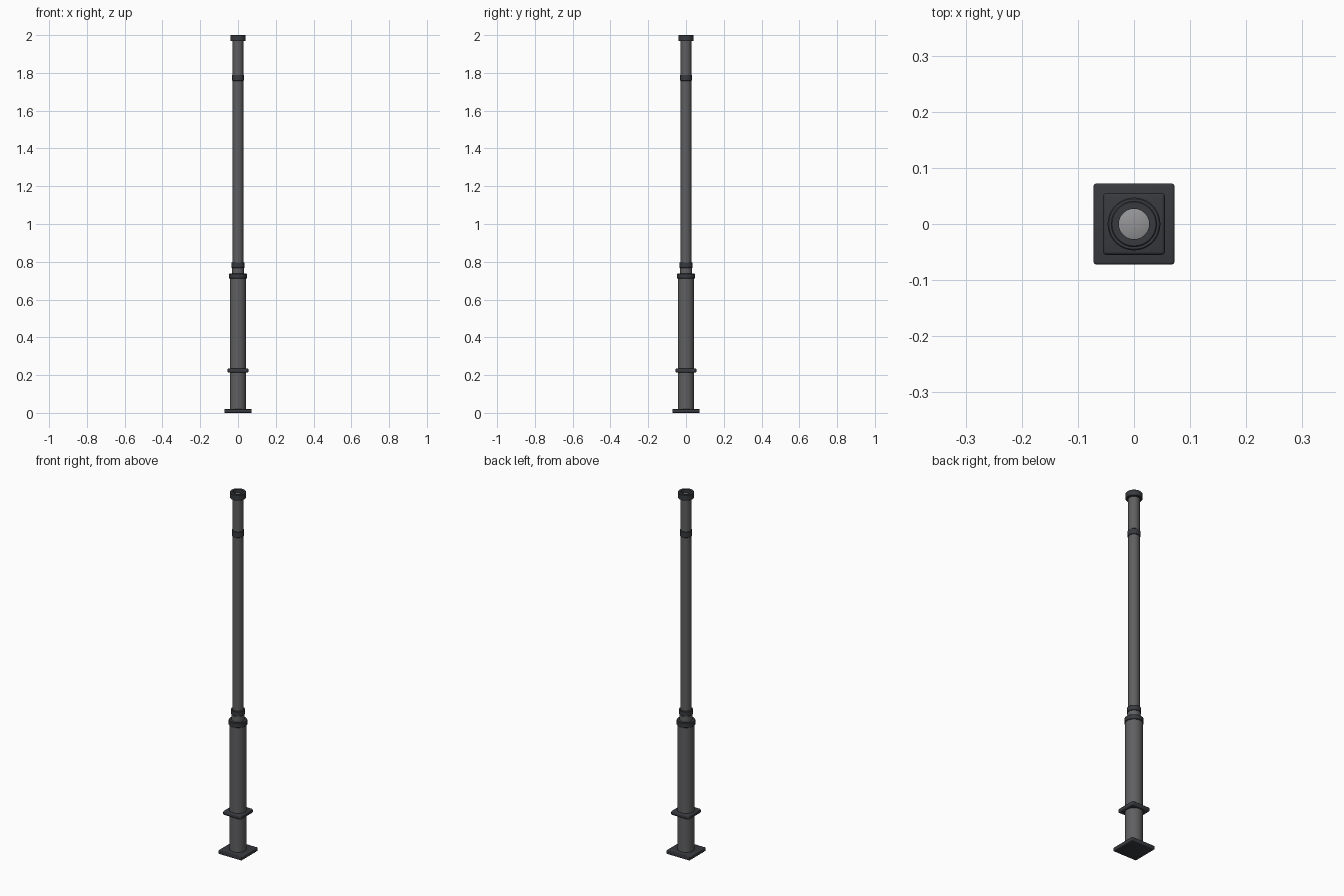
import bpy, bmesh, math

if "Cube" in bpy.data.objects:
    bpy.data.objects.remove(bpy.data.objects["Cube"])


def material(name, colour):
    m = bpy.data.materials.new(name)
    m.diffuse_color = (*colour, 1)
    m.use_nodes = True
    m.node_tree.nodes["Principled BSDF"].inputs["Base Color"].default_value = m.diffuse_color
    return m


TUBE = material("tube_grey", (0.115, 0.115, 0.12))
DARK = material("dark_fittings", (0.04, 0.042, 0.048))
PALE = material("pale_grey", (0.3, 0.3, 0.31))


def finish(name, bm, mat):
    bmesh.ops.recalc_face_normals(bm, faces=bm.faces[:])
    mesh = bpy.data.meshes.new(name)
    bm.to_mesh(mesh)
    bm.free()
    mesh.materials.append(mat)
    ob = bpy.data.objects.new(name, mesh)
    bpy.context.collection.objects.link(ob)
    bpy.ops.object.select_all(action='DESELECT')
    bpy.context.view_layer.objects.active = ob
    ob.select_set(True)
    bpy.ops.object.shade_smooth_by_angle(angle=math.radians(35))
    return ob


def lathe(name, profile, mat, sides=48):
    """Spin an (r, z) profile about the vertical axis."""
    bm = bmesh.new()
    verts = [bm.verts.new((r, 0, z)) for r, z in profile]
    edges = [bm.edges.new(pair) for pair in zip(verts, verts[1:])]
    bmesh.ops.spin(bm, geom=verts + edges, cent=(0, 0, 0), axis=(0, 0, 1),
                   angle=2 * math.pi, steps=sides, use_merge=True)
    bmesh.ops.remove_doubles(bm, verts=bm.verts[:], dist=1e-5)
    return finish(name, bm, mat)


def collar(name, r, z0, z1, inner, c=0.002):
    """Chamfered ring with a bore."""
    return lathe(name, [(inner, z0), (r - c, z0), (r, z0 + c), (r, z1 - c),
                        (r - c, z1), (inner, z1), (inner, z0)], DARK)


def plate(name, half, z0, z1, bevel):
    """Square plate with softened edges."""
    bm = bmesh.new()
    bmesh.ops.create_cube(bm, size=1)
    for v in bm.verts:
        v.co = (v.co.x * 2 * half, v.co.y * 2 * half,
                (z0 + z1) / 2 + v.co.z * (z1 - z0))
    bmesh.ops.bevel(bm, geom=bm.edges[:], offset=bevel, segments=3,
                    profile=0.5, affect='EDGES')
    return finish(name, bm, DARK)


# Square foot and the guide plate above it
plate("base_plate", 0.072, 0.0, 0.02, 0.004)
plate("guide_plate", 0.055, 0.214, 0.236, 0.006)

# Thick lower tube with its stepped shoulder
lathe("lower_tube", [(0, 0.01), (0.043, 0.01), (0.043, 0.73), (0, 0.73)], TUBE)
collar("lower_tube_collar", 0.047, 0.711, 0.737, 0.03)
lathe("shoulder", [(0, 0.73), (0.032, 0.73), (0.032, 0.775), (0, 0.775)], TUBE)

# Slim upper tube and its rings
lathe("upper_tube", [(0, 0.765), (0.028, 0.765), (0.028, 1.975), (0, 1.975)], TUBE)
collar("joint_collar", 0.035, 0.768, 0.797, 0.026)
collar("upper_ring", 0.031, 1.757, 1.79, 0.026)

# Open top cap with a recessed disc
collar("top_cap", 0.041, 1.968, 2.0, 0.027)
lathe("recessed_disc", [(0.0275, 1.97), (0.0275, 1.98), (0.018, 1.983), (0, 1.985)], PALE)
